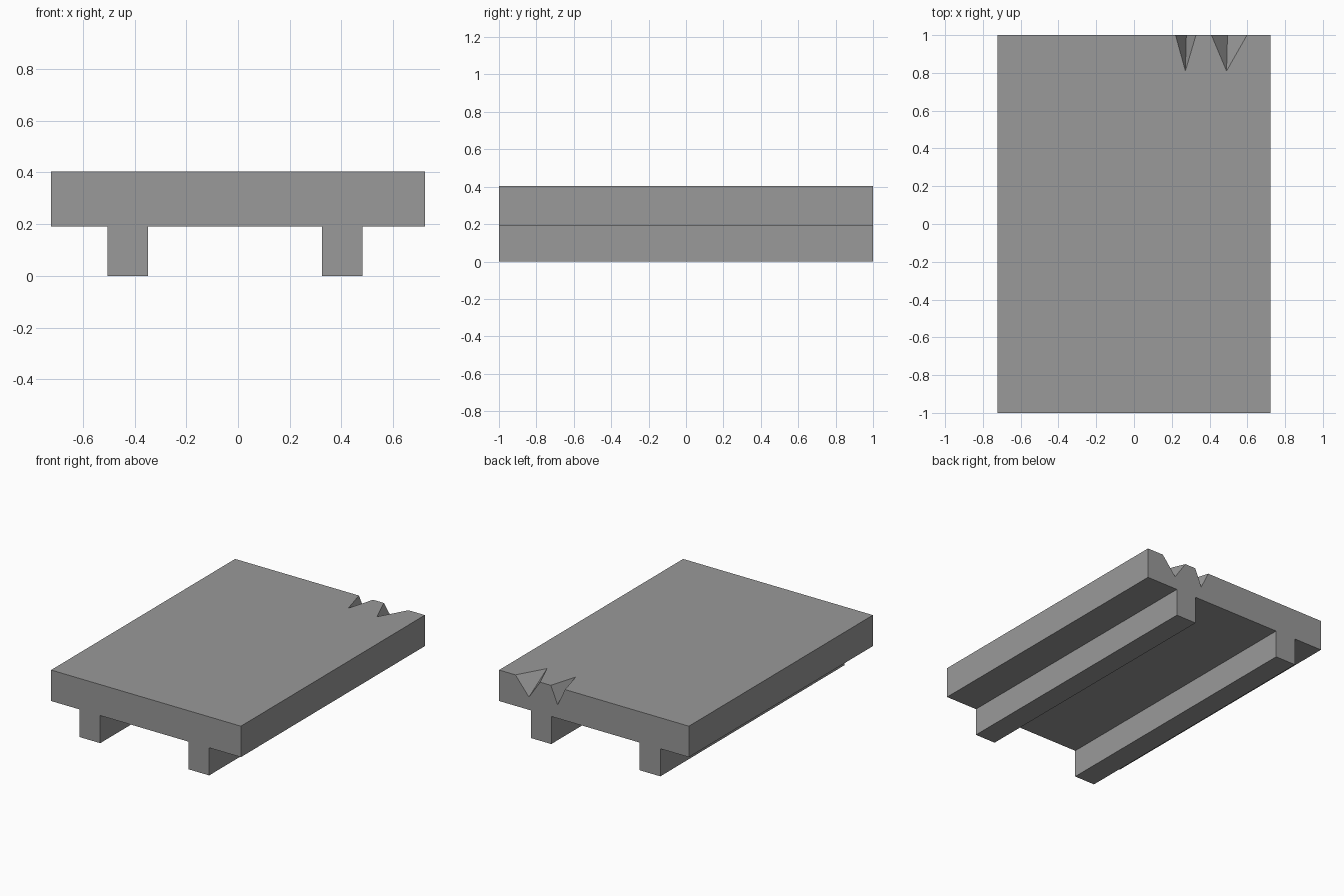
import bpy
import bmesh
from mathutils import Vector

default = bpy.data.objects.get("Cube")
if default:
    bpy.data.objects.remove(default, do_unlink=True)

HALF_W, HALF_L = 0.722, 1.0
UNDER, TOP = 0.19, 0.403
TIP_Y = 0.81

grey = bpy.data.materials.new("plain grey")
grey.use_nodes = True
colour = (0.32, 0.32, 0.32, 1)
grey.diffuse_color = colour
grey.node_tree.nodes["Principled BSDF"].inputs["Base Color"].default_value = colour


def add_mesh(name, bm):
    bmesh.ops.recalc_face_normals(bm, faces=bm.faces)
    mesh = bpy.data.meshes.new(name)
    bm.to_mesh(mesh)
    bm.free()
    mesh.materials.append(grey)
    obj = bpy.data.objects.new(name, mesh)
    bpy.context.collection.objects.link(obj)
    return obj


def notch_cutter(name, left, bottom, right, tip_x, depth):
    """V-shaped wedge that runs out to a point on the top surface."""
    tip = Vector((tip_x, TIP_Y, TOP))
    rays = [Vector((x, HALF_L, z)) - tip
            for x, z in ((left, TOP), (bottom, TOP - depth), (right, TOP))]
    # Start above the surface and overshoot the back, keeping the same planes
    apex = tip - rays[1] * 0.3
    bm = bmesh.new()
    for point in [apex] + [apex + ray * 1.6 for ray in rays]:
        bm.verts.new(point)
    bmesh.ops.convex_hull(bm, input=bm.verts)
    cutter = add_mesh(name, bm)
    cutter.hide_render = True
    cutter.hide_viewport = True
    cutter.display_type = 'WIRE'
    return cutter


# Deck with two runners, as one extruded end profile
profile = [(-HALF_W, TOP), (-HALF_W, UNDER)]
for x0, x1 in ((-0.505, -0.348), (0.325, 0.481)):
    profile += [(x0, UNDER), (x0, 0), (x1, 0), (x1, UNDER)]
profile += [(HALF_W, UNDER), (HALF_W, TOP)]

bm = bmesh.new()
end = bm.faces.new([bm.verts.new((x, -HALF_L, z)) for x, z in profile])
ext = bmesh.ops.extrude_face_region(bm, geom=[end])
bmesh.ops.translate(bm, vec=(0, 2 * HALF_L, 0),
                    verts=[v for v in ext["geom"] if isinstance(v, bmesh.types.BMVert)])
deck = add_mesh("deck_with_runners", bm)

# Two chipped notches in the back edge
for cutter in (notch_cutter("small_notch_cutter", 0.22, 0.277, 0.328, 0.272, 0.12),
               notch_cutter("large_notch_cutter", 0.41, 0.495, 0.598, 0.49, 0.125)):
    cut = deck.modifiers.new(cutter.name, 'BOOLEAN')
    cut.operation = 'DIFFERENCE'
    cut.solver = 'EXACT'
    cut.object = cutter
